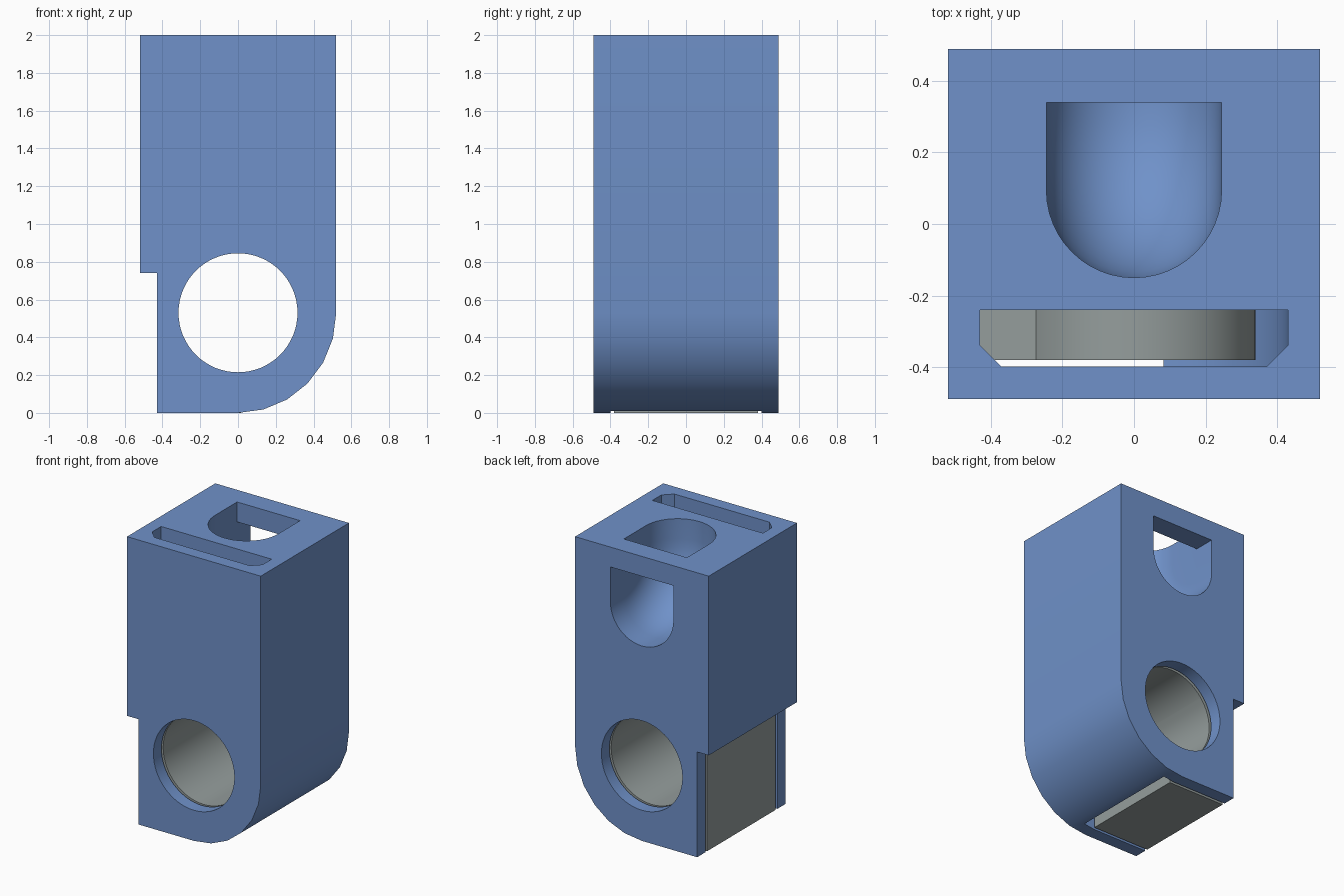
import bpy, bmesh, math

if "Cube" in bpy.data.objects:
    bpy.data.objects.remove(bpy.data.objects["Cube"])

BORE_Z = 0.53


def material(name, rgb):
    m = bpy.data.materials.new(name)
    m.diffuse_color = (*rgb, 1)
    m.use_nodes = True
    m.node_tree.nodes["Principled BSDF"].inputs["Base Color"].default_value = m.diffuse_color
    return m


blue = material("housing blue", (0.16, 0.285, 0.585))
grey = material("insert grey", (0.30, 0.34, 0.335))


def loft(name, rings, mat):
    """Closed solid through a list of equal-length rings."""
    bm = bmesh.new()
    vs = [[bm.verts.new(p) for p in r] for r in rings]
    n = len(rings[0])
    for a, b in zip(vs, vs[1:]):
        for i in range(n):
            j = (i + 1) % n
            bm.faces.new((a[i], a[j], b[j], b[i]))
    bm.faces.new(vs[0])
    bm.faces.new(vs[-1])
    bmesh.ops.remove_doubles(bm, verts=bm.verts, dist=1e-5)
    bmesh.ops.recalc_face_normals(bm, faces=bm.faces)
    me = bpy.data.meshes.new(name)
    bm.to_mesh(me)
    bm.free()
    ob = bpy.data.objects.new(name, me)
    bpy.context.collection.objects.link(ob)
    me.materials.append(mat)
    return ob


def prism_y(name, pts, y0, y1, mat):
    return loft(name, [[(x, y, z) for x, z in pts] for y in (y0, y1)], mat)


def prism_z(name, pts, z0, z1, mat):
    return loft(name, [[(x, y, z) for x, y in pts] for z in (z0, z1)], mat)


def circle(r, n=64):
    return [(r * math.cos(2 * math.pi * i / n), BORE_Z + r * math.sin(2 * math.pi * i / n))
            for i in range(n)]


def boolean(ob, tool, op):
    mod = ob.modifiers.new(op, 'BOOLEAN')
    mod.operation, mod.solver, mod.object = op, 'EXACT', tool
    bpy.context.view_layer.objects.active = ob
    bpy.ops.object.modifier_apply(modifier=mod.name)
    bpy.data.objects.remove(tool)


def smooth(ob):
    bpy.ops.object.select_all(action='DESELECT')
    ob.select_set(True)
    bpy.context.view_layer.objects.active = ob
    bpy.ops.object.shade_smooth_by_angle(angle=math.radians(30))


# Housing: tall block with a side step and one rounded lower corner
arc = [(0.52 * math.sin(math.radians(a)), BORE_Z - BORE_Z * math.cos(math.radians(a)))
       for a in range(0, 91, 15)]
outline = [(-0.52, 2), (-0.52, 0.74), (-0.43, 0.74), (-0.43, 0)] + arc + [(0.52, 2)]
housing = prism_y("housing", outline, -0.49, 0.49, blue)

# Round chamber and its opening through the left side and the bottom
boolean(housing, prism_y("chamber", circle(0.43), -0.40, 0.40, blue), 'DIFFERENCE')
opening = [(-0.6, -0.1), (0.083, -0.1), (0.083, 0.738), (-0.6, 0.738)]
boolean(housing, prism_y("opening", opening, -0.40, 0.40, blue), 'DIFFERENCE')

# Through hole from front to back
boolean(housing, prism_y("hole", circle(0.315), -0.6, 0.6, blue), 'DIFFERENCE')

# Chamfered slot from the top down into the chamber
slot = [(-0.43, -0.24), (-0.43, -0.34), (-0.37, -0.399),
        (0.37, -0.399), (0.43, -0.34), (0.43, -0.24)]
boolean(housing, prism_z("slot", slot, BORE_Z, 2.1, blue), 'DIFFERENCE')

# Curved strap passage bending from the top face to the back face
R, Y, Z = 0.245, 0.34, 1.86
u = [(0, R)] + [(R + R * math.sin(math.pi * i / 24), R * math.cos(math.pi * i / 24))
                for i in range(25)] + [(0, -R)]
rings = [[(x, Y - r, 2.1) for r, x in u]]
for i in range(13):
    a = math.pi / 2 * i / 12
    rings.append([(x, Y - r * math.cos(a), Z - r * math.sin(a)) for r, x in u])
rings.append([(x, 0.6, Z - r) for r, x in u])
boolean(housing, loft("passage", rings, blue), 'DIFFERENCE')
smooth(housing)

# Insert: sleeve joined to a rectangular foot, bored through
insert = prism_y("bored_insert", circle(0.34), -0.38, 0.38, grey)
foot = [(-0.43, 0), (0.016, 0), (0.016, 0.73), (-0.43, 0.73)]
boolean(insert, prism_y("foot", foot, -0.38, 0.38, grey), 'UNION')
boolean(insert, prism_y("bore", circle(0.316), -0.6, 0.6, grey), 'DIFFERENCE')
smooth(insert)
